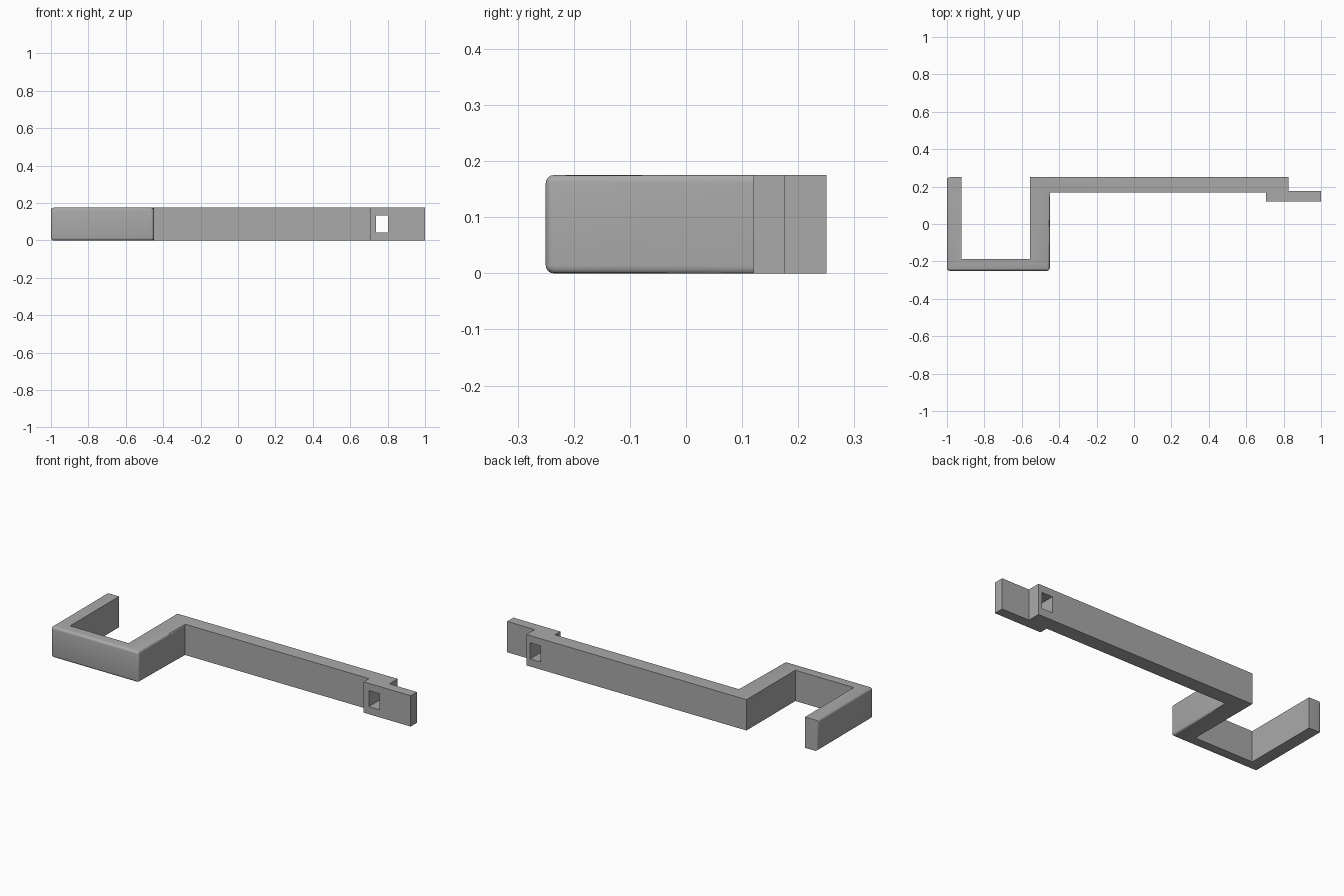
import bpy, bmesh, math

cube = bpy.data.objects.get("Cube")
if cube:
    bpy.data.objects.remove(cube, do_unlink=True)

HEIGHT = 0.175
LEFT, FRONT, INNER = -1.0, -0.25, -0.45   # outer faces of the hook

grey = bpy.data.materials.new("plain grey")
grey.use_nodes = True
grey.diffuse_color = (0.4, 0.4, 0.4, 1)
grey.node_tree.nodes["Principled BSDF"].inputs["Base Color"].default_value = (0.4, 0.4, 0.4, 1)


def extrude_outline(name, outline, z0, z1):
    """Extrude a plan outline between two heights."""
    bm = bmesh.new()
    face = bm.faces.new([bm.verts.new((x, y, z0)) for x, y in outline])
    top = bmesh.ops.extrude_face_region(bm, geom=[face])["geom"]
    bmesh.ops.translate(bm, vec=(0, 0, z1 - z0),
                        verts=[v for v in top if isinstance(v, bmesh.types.BMVert)])
    bmesh.ops.recalc_face_normals(bm, faces=bm.faces)
    mesh = bpy.data.meshes.new(name)
    bm.to_mesh(mesh)
    bm.free()
    mesh.materials.append(grey)
    obj = bpy.data.objects.new(name, mesh)
    bpy.context.collection.objects.link(obj)
    return obj


# Hook, long arm and stepped end tab as one continuous strip
bracket = extrude_outline("hook_bracket", [
    (LEFT, 0.25), (LEFT, FRONT), (INNER, FRONT), (INNER, 0.168),
    (0.705, 0.168), (0.705, 0.12), (1, 0.12), (1, 0.176), (0.827, 0.176),
    (0.827, 0.25), (-0.555, 0.25), (-0.555, -0.188), (-0.922, -0.188), (-0.922, 0.25),
], 0, HEIGHT)

# Round the outer edges of the hook
bm = bmesh.new()
bm.from_mesh(bracket.data)


def on_hook(edge):
    a, b = (v.co for v in edge.verts)
    if all(abs(p.x - INNER) < 1e-4 and p.y > 0 for p in (a, b)):
        return False
    return any(abs(a[i] - p) < 1e-4 and abs(b[i] - p) < 1e-4
               for i, p in ((0, LEFT), (1, FRONT), (0, INNER)))


bmesh.ops.bevel(bm, geom=[e for e in bm.edges if on_hook(e)], offset=0.014,
                segments=4, profile=0.5, affect='EDGES', clamp_overlap=True)
bm.to_mesh(bracket.data)
bm.free()

# Rectangular slot through the tab
cutter = extrude_outline("slot_cutter", [(0.737, 0), (0.803, 0), (0.803, 0.4), (0.737, 0.4)],
                         0.043, 0.134)
cutter.hide_render = True
cutter.hide_set(True)
slot = bracket.modifiers.new("slot", 'BOOLEAN')
slot.object = cutter
slot.operation = 'DIFFERENCE'
slot.solver = 'EXACT'

bpy.context.view_layer.objects.active = bracket
bracket.select_set(True)
bpy.ops.object.shade_smooth_by_angle(angle=math.radians(30))
